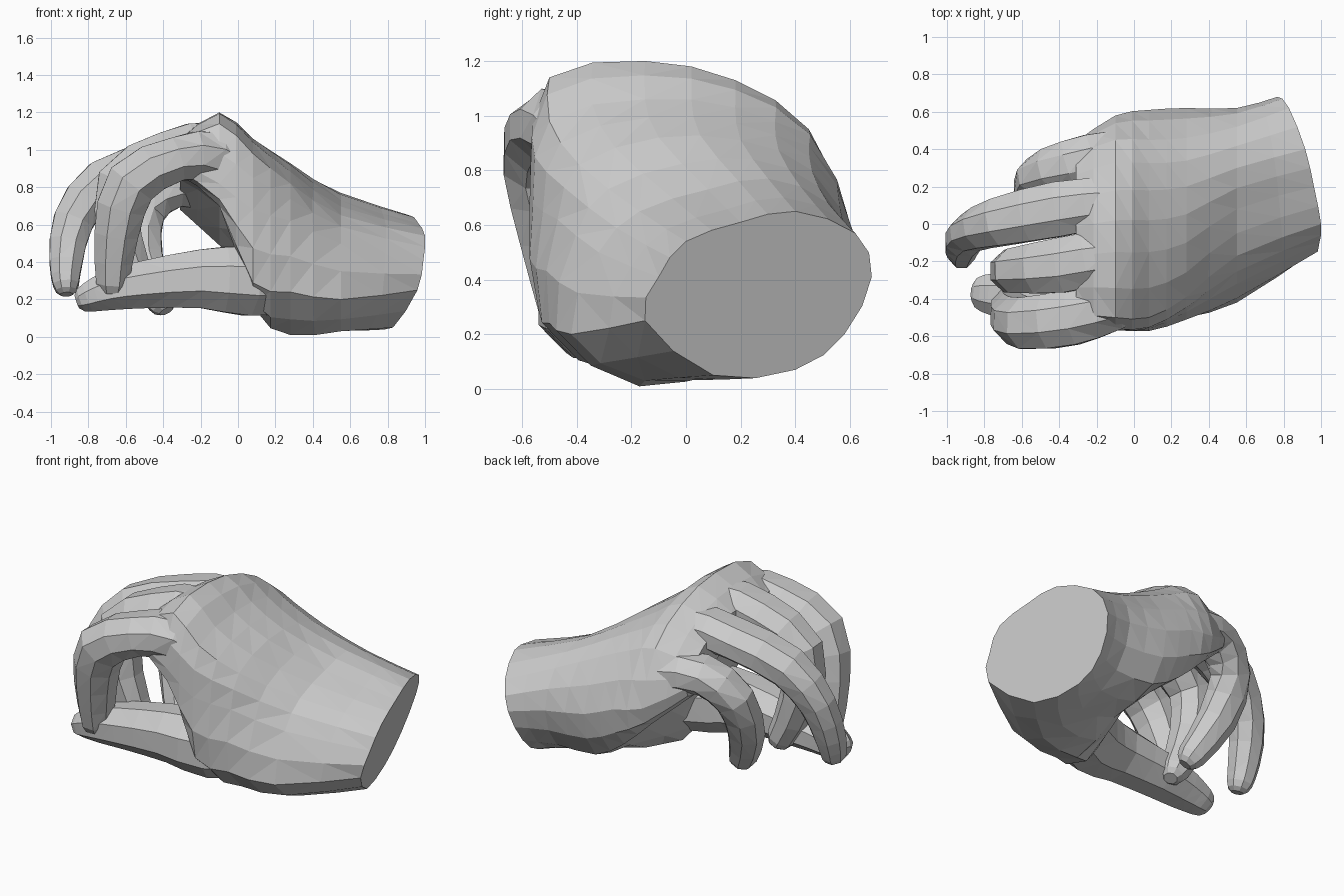
import bpy
import bmesh
from math import cos, sin, tau
from mathutils import Vector

cube = bpy.data.objects.get("Cube")
if cube:
    bpy.data.objects.remove(cube, do_unlink=True)


def refine(points, closed=False):
    """Insert a spline midpoint between every two neighbouring vectors."""
    count = len(points)
    result = []
    for i, point in enumerate(points):
        result.append(point)
        if i == count - 1 and not closed:
            break
        following = points[(i + 1) % count]
        before = points[i - 1] if closed or i else point
        after = points[(i + 2) % count] if closed or i + 2 < count else following
        result.append((point + following) * 0.5625 - (before + after) * 0.0625)
    return result


def loft(name, rings):
    """Skin a list of equal rings, close both ends and keep flat facets."""
    bm = bmesh.new()
    loops = [[bm.verts.new(point) for point in ring] for ring in rings]
    sides = len(loops[0])
    for ring, following in zip(loops, loops[1:]):
        for i in range(sides):
            j = (i + 1) % sides
            bm.faces.new((ring[i], ring[j], following[j], following[i]))
    skin = bm.faces[:]
    bm.faces.new(loops[0])
    bm.faces.new(loops[-1])
    bmesh.ops.recalc_face_normals(bm, faces=bm.faces[:])
    bmesh.ops.triangulate(bm, faces=skin, quad_method='SHORT_EDGE')
    mesh = bpy.data.meshes.new(name)
    bm.to_mesh(mesh)
    bm.free()
    obj = bpy.data.objects.new(name, mesh)
    bpy.context.collection.objects.link(obj)
    return obj


def digit(name, joints, sides=8):
    """Sweep an oval along joints given as x, y, z, half width, half depth."""
    path = refine([Vector(joint) for joint in joints])
    centres = [Vector(joint[:3]) for joint in path]
    rings = []
    for i, joint in enumerate(path):
        ahead = centres[min(i + 1, len(path) - 1)]
        tangent = (ahead - centres[max(i - 1, 0)]).normalized()
        across = Vector((0, 1, 0))
        across = (across - tangent * across.dot(tangent)).normalized()
        deep = tangent.cross(across)

        def oval(scale, push):
            return [centres[i] + tangent * push
                    + across * (joint[3] * scale * cos(tau * (k + 0.5) / sides))
                    + deep * (joint[4] * scale * sin(tau * (k + 0.5) / sides))
                    for k in range(sides)]

        rings.append(oval(1.06, 0))
    # Rounded fingertip
    rings.append(oval(0.85, joint[4] * 0.5))
    rings.append(oval(0.5, joint[4] * 0.8))
    return loft(name, rings)


def fuse(body, part):
    """Merge a part into the body so that both share one skin."""
    union = body.modifiers.new("union", 'BOOLEAN')
    union.operation = 'UNION'
    union.solver = 'EXACT'
    union.use_self = True
    union.object = part
    bpy.context.view_layer.objects.active = body
    bpy.ops.object.modifier_apply(modifier=union.name)
    bpy.data.objects.remove(part, do_unlink=True)


# Palm sections run over the back of the hand, then under it to the thumb side
def section(x, outline):
    return [Vector((x, y, z)) for y, z in outline]


wrist = [Vector((1 + 0.29 * (z - 0.54 - y), y, z)) for y, z in (
    (-.1, .41), (0, .54), (.2, .61), (.4, .65), (.62, .57),
    (.68, .41), (.58, .2), (.4, .07), (.1, .05), (-.15, .25))]
heel = section(.55, (
    (-.32, .5), (-.17, .65), (.08, .73), (.3, .77), (.52, .68),
    (.62, .45), (.5, .19), (.2, .07), (-.15, .03), (-.42, .2)))
thumb_mound = section(.28, (
    (-.47, .62), (-.39, .82), (-.1, .92), (.2, .91), (.46, .8),
    (.62, .5), (.5, .2), (.16, .13), (-.17, .01), (-.5, .24)))
thumb_web = section(.08, (
    (-.56, .68), (-.5, .98), (-.15, 1.06), (.18, 1.03), (.45, .89),
    (.61, .58), (.5, .32), (.14, .42), (-.25, .16), (-.54, .29)))
knuckles = section(-.1, (
    (-.57, .82), (-.5, 1.14), (-.15, 1.2), (.18, 1.13), (.45, .95),
    (.58, .62), (.47, .49), (.1, .7), (-.2, .76), (-.51, .7)))
finger_roots = section(-.31, (
    (-.56, .93), (-.48, 1.03), (-.17, 1.06), (.13, 1.02), (.37, .87),
    (.44, .75), (.37, .68), (.1, .84), (-.2, .87), (-.47, .86)))

sections = [refine(ring, closed=True) for ring in (
    wrist, heel, thumb_mound, thumb_web, knuckles, finger_roots)]
columns = [refine(list(column)) for column in zip(*sections)]
hand = loft("hand", list(zip(*columns)))

# Thumb and curled fingers, each rooted inside the palm
thumb = digit("thumb", (
    (.3, -.2, .3, .18, .17), (.05, -.34, .3, .19, .19),
    (-.2, -.38, .31, .16, .16), (-.5, -.38, .28, .15, .13),
    (-.68, -.38, .25, .13, .11), (-.8, -.37, .21, .1, .08)))
index_finger = digit("index_finger", (
    (.06, -.36, .86, .1, .1), (-.12, -.44, .96, .13, .14),
    (-.33, -.5, .95, .15, .12), (-.57, -.53, .82, .14, .14),
    (-.65, -.49, .55, .12, .12), (-.67, -.44, .29, .1, .09)))
middle_finger = digit("middle_finger", (
    (.06, -.16, .9, .1, .1), (-.12, -.17, 1.03, .14, .12),
    (-.38, -.22, .98, .15, .12), (-.63, -.25, .82, .12, .13),
    (-.62, -.25, .52, .11, .11), (-.5, -.24, .24, .09, .08)))
ring_finger = digit("ring_finger", (
    (.06, .14, .86, .1, .1), (-.12, .12, .98, .13, .12),
    (-.4, .08, .95, .15, .11), (-.72, .01, .83, .13, .12),
    (-.88, -.05, .62, .1, .11), (-.92, -.12, .4, .09, .09),
    (-.92, -.16, .28, .08, .07)))
little_finger = digit("little_finger", (
    (.04, .36, .72, .1, .1), (-.12, .38, .78, .12, .12),
    (-.34, .32, .8, .13, .11), (-.51, .25, .67, .11, .12),
    (-.51, .13, .42, .1, .11), (-.41, .02, .19, .08, .08)))

for part in (thumb, index_finger, middle_finger, ring_finger, little_finger):
    fuse(hand, part)
